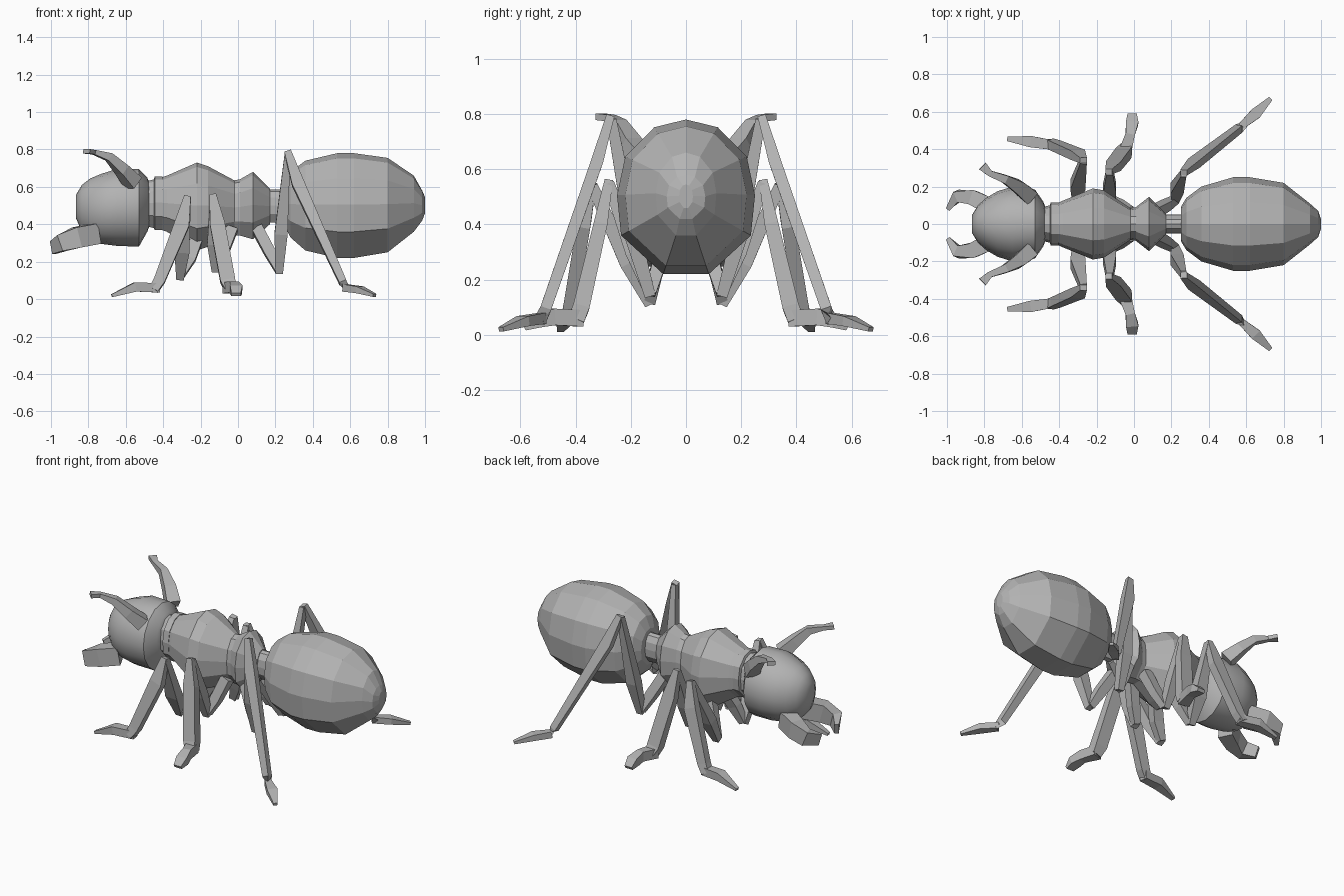
import bpy, bmesh, math
from mathutils import Vector

grey = bpy.data.materials.new("grey")
grey.diffuse_color = (0.45, 0.45, 0.45, 1)

# Half cross-section of the body (y, z), top to bottom, mirrored into a full ring
HALF = [(0, 1), (.46, .9), (.88, .52), (1, .02), (.94, -.5), (.33, -1)]
RING = HALF + [(-y, z) for y, z in reversed(HALF[1:])]


def finish(name, bm):
    bmesh.ops.recalc_face_normals(bm, faces=bm.faces)
    me = bpy.data.meshes.new(name)
    bm.to_mesh(me)
    bm.free()
    me.materials.append(grey)
    ob = bpy.data.objects.new(name, me)
    bpy.context.collection.objects.link(ob)
    return ob


def bridge(bm, rings):
    """Skin a list of point rings and cap both ends."""
    vs = [[bm.verts.new(p) for p in r] for r in rings]
    n = len(vs[0])
    for a, b in zip(vs, vs[1:]):
        for i in range(n):
            bm.faces.new((a[i], a[(i + 1) % n], b[(i + 1) % n], b[i]))
    bm.faces.new(vs[0])
    bm.faces.new(vs[-1])


def body(name, stations, ring=RING):
    """Body part along x from (x, half width, z bottom, z top)."""
    bm = bmesh.new()
    bridge(bm, [[(x, w * y, (lo + hi) / 2 + z * (hi - lo) / 2) for y, z in ring]
                for x, w, lo, hi in stations])
    return finish(name, bm)


def tube(bm, path, side):
    """Four-sided limb piece through (x, y, z, half width, half depth)."""
    pts = [Vector((p[0], p[1] * side, p[2])) for p in path]
    rings = []
    for i, p in enumerate(pts):
        t = (pts[min(i + 1, len(pts) - 1)] - pts[max(i - 1, 0)]).normalized()
        ref = Vector((0, 0, 1)) if abs(t.z) < .75 else Vector((1, 0, 0))
        u = t.cross(ref).normalized()
        v = u.cross(t)
        if abs(t.z) >= .75:
            u, v = v, u
        a, b = path[i][3:]
        rings.append([p + u * a * i1 + v * b * i2
                      for i1, i2 in ((1, 1), (-1, 1), (-1, -1), (1, -1))])
    bridge(bm, rings)


def pair(name, pieces):
    """Left and right limbs, each made of tube pieces."""
    for label, side in (("left", 1), ("right", -1)):
        bm = bmesh.new()
        for path in pieces:
            tube(bm, path, side)
        finish(label + "_" + name, bm)


# Abdomen, thorax with waist node, and neck
body("abdomen", [(.25, .09, .39, .61), (.28, .14, .33, .68), (.36, .2, .26, .74),
                 (.53, .25, .22, .78), (.62, .25, .22, .78), (.8, .22, .25, .755),
                 (.94, .11, .36, .66), (.985, .07, .42, .58), (1, .025, .46, .545)])
body("thorax", [(-.41, .11, .37, .65), (-.38, .125, .36, .66), (-.22, .19, .26, .73),
                (-.16, .18, .28, .71), (-.02, .085, .34, .635), (.01, .09, .34, .64),
                (.08, .145, .32, .68), (.17, .055, .4, .59)])
body("petiole", [(.16, .05, .41, .585), (.27, .05, .41, .585)])
body("neck", [(-.49, .09, .39, .63), (-.45, .1, .38, .64), (-.445, .115, .37, .655),
              (-.405, .115, .37, .655)])

# Head: a rounded front with a bevelled rear rim
smooth_ring = [(math.sin(a), math.cos(a)) for a in (k * math.tau / 16 for k in range(16))]
head = body("head", [(-.47, .08, .4, .61), (-.485, .12, .36, .65), (-.53, .185, .28, .695),
                     (-.65, .2, .285, .695), (-.73, .175, .295, .67), (-.79, .14, .315, .645),
                     (-.835, .1, .36, .61), (-.865, .05, .43, .56)], smooth_ring)
bpy.context.view_layer.objects.active = head
head.select_set(True)
bpy.ops.object.shade_smooth_by_angle(angle=math.radians(35))

# Antennae and mandibles
pair("antenna", [[(-.56, .15, .62, .04, .04), (-.62, .2, .69, .035, .03),
                  (-.69, .24, .76, .022, .022), (-.77, .27, .785, .016, .012),
                  (-.81, .31, .79, .025, .012)]])
pair("mandible", [[(-.76, .09, .35, .045, .055), (-.86, .14, .33, .04, .055),
                   (-.94, .15, .3, .03, .045), (-.99, .085, .275, .012, .035)]])

# Legs: hip piece down, thigh up to the knee, shin down, flat foot
pair("front_leg", [
    [(-.2, .06, .37, .03, .03), (-.26, .11, .22, .035, .025), (-.31, .13, .12, .02, .02)],
    [(-.31, .13, .11, .02, .02), (-.3, .21, .26, .04, .03), (-.27, .34, .54, .018, .02)],
    [(-.27, .34, .55, .018, .015), (-.3, .37, .4, .04, .025), (-.42, .42, .1, .03, .025),
     (-.45, .43, .05, .025, .025)],
    [(-.42, .42, .06, .025, .025), (-.55, .44, .065, .03, .025), (-.675, .455, .018, .012, .008)]])
pair("middle_leg", [
    [(-.03, .06, .38, .03, .03), (-.08, .1, .25, .03, .025), (-.12, .13, .16, .02, .02)],
    [(-.12, .13, .15, .02, .02), (-.13, .19, .3, .035, .03), (-.13, .28, .55, .018, .02)],
    [(-.135, .28, .56, .018, .015), (-.11, .31, .4, .04, .025), (-.055, .38, .1, .04, .03),
     (-.04, .4, .05, .03, .03)],
    [(-.05, .38, .06, .035, .03), (-.02, .48, .065, .025, .03), (-.01, .54, .05, .033, .025),
     (-.01, .585, .025, .025, .01)]])
pair("hind_leg", [
    [(.1, .06, .38, .03, .03), (.17, .1, .25, .03, .025), (.22, .13, .15, .02, .02)],
    [(.22, .13, .14, .02, .02), (.23, .19, .35, .035, .03), (.265, .27, .78, .015, .018)],
    [(.265, .275, .79, .018, .015), (.32, .325, .62, .033, .022), (.56, .51, .09, .02, .02),
     (.59, .53, .05, .015, .018)],
    [(.57, .52, .06, .018, .02), (.65, .59, .05, .03, .018), (.73, .67, .02, .012, .008)]])
